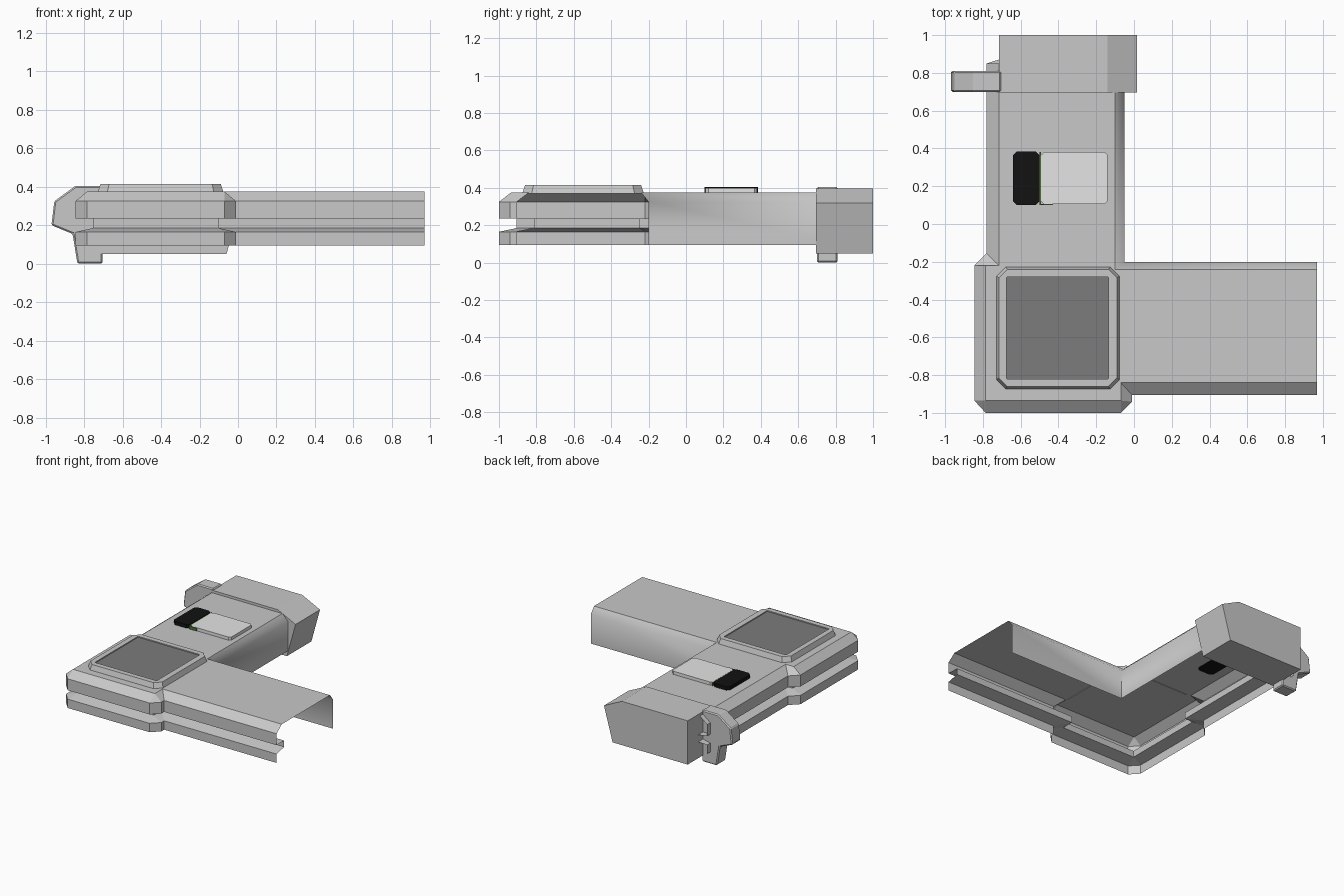
import bpy, bmesh

cube = bpy.data.objects.get("Cube")
if cube:
    bpy.data.objects.remove(cube)


def material(name, r, g, b):
    m = bpy.data.materials.new(name)
    m.use_nodes = True
    m.diffuse_color = (r, g, b, 1)
    m.node_tree.nodes["Principled BSDF"].inputs["Base Color"].default_value = (r, g, b, 1)
    return m


GREY = material("hull grey", 0.58, 0.58, 0.58)
DARK = material("dark panel grey", 0.2, 0.2, 0.2)
LIGHT = material("light plate grey", 0.78, 0.78, 0.78)
BLACK = material("black", 0.006, 0.006, 0.006)
GREEN = material("dark green", 0.07, 0.16, 0.03)


def finish(name, bm, *mats):
    mesh = bpy.data.meshes.new(name)
    bm.to_mesh(mesh)
    bm.free()
    for m in mats:
        mesh.materials.append(m)
    obj = bpy.data.objects.new(name, mesh)
    bpy.context.collection.objects.link(obj)
    return obj


def shell(name, columns, mat):
    """Open wall: each column is a list of points running upwards."""
    bm = bmesh.new()
    for a, b in zip(columns, columns[1:]):
        for i in range(len(a) - 1):
            quad = list(dict.fromkeys((a[i], a[i + 1], b[i + 1], b[i])))
            if len(quad) > 2:
                bm.faces.new([bm.verts.new(p) for p in quad])
    bmesh.ops.remove_doubles(bm, verts=bm.verts, dist=0.0005)
    return finish(name, bm, mat)


def loft(name, rings, *mats):
    """Closed solid through matching rings; the last cap takes the last material."""
    bm = bmesh.new()
    loops = [[bm.verts.new(p) for p in ring] for ring in rings]
    bm.faces.new(loops[0])
    for a, b in zip(loops, loops[1:]):
        for i in range(len(a)):
            j = (i + 1) % len(a)
            bm.faces.new((a[i], a[j], b[j], b[i]))
    bm.faces.new(loops[-1]).material_index = len(mats) - 1
    bmesh.ops.recalc_face_normals(bm, faces=bm.faces)
    return finish(name, bm, *mats)


def octagon(x0, x1, y0, y1, c, z):
    return [(x0 + c, y0, z), (x1 - c, y0, z), (x1, y0 + c, z), (x1, y1 - c, z),
            (x1 - c, y1, z), (x0 + c, y1, z), (x0, y1 - c, z), (x0, y0 + c, z)]


def plate(name, x0, x1, y0, y1, c, z0, z1, mat):
    return loft(name, [octagon(x0, x1, y0, y1, c, z) for z in (z0, z1)], mat)


def prism(name, profile, y0, y1, mat):
    return loft(name, [[(x, y, z) for x, z in profile] for y in (y0, y1)], mat)


FLOOR, SHOULDER, ROOF = 0.095, 0.325, 0.375
FAR = 0.85

# Grooved outer wall: matching outer edge and roof edge points in plan
outer = [(0.97, -0.905), (-0.01, -0.905), (-0.01, -0.94), (-0.07, -1), (-0.785, -1),
         (-0.845, -0.935), (-0.845, -0.22), (-0.78, -0.155), (-0.78, FAR)]
inner = [(0.97, -0.84), (-0.07, -0.84), (-0.07, -0.935), (-0.07, -0.935), (-0.785, -0.935),
         (-0.785, -0.935), (-0.785, -0.22), (-0.715, -0.22), (-0.715, FAR)]


def groove_point(x, y):
    d = 0.03
    dx = d if x < -0.5 else (-d if x < 0 else 0)
    return x + dx, y + (-d if y == -0.22 else d)


columns = []
for o, i in zip(outer, inner):
    g = groove_point(*i)
    columns.append([(*o, FLOOR), (*o, 0.165), (*g, 0.185), (*g, 0.235),
                    (*o, 0.235), (*o, SHOULDER), (*i, ROOF)])
shell("outer_wall", columns, GREY)

# Smooth wall around the inside of the bend
wall = [(-0.05, FAR), (-0.05, -0.2), (0.97, -0.2)]
edge = [(-0.1, FAR), (-0.1, -0.24), (0.97, -0.24)]
inside = shell("inner_wall", [[(*w, FLOOR), (*w, SHOULDER), (*e, ROOF)]
                              for w, e in zip(wall, edge)], GREY)
bpy.context.view_layer.objects.active = inside
inside.select_set(True)
bpy.ops.object.shade_smooth_by_angle(angle=1.2)
inside.select_set(False)

# Flat roof over both arms and the corner
bm = bmesh.new()
outline = list(dict.fromkeys(inner)) + edge
bm.faces.new([bm.verts.new((x, y, ROOF)) for x, y in reversed(outline)])
finish("roof", bm, GREY)

# Raised corner hatch with a sunken dark panel
loft("corner_hatch", [
    octagon(-0.73, -0.075, -0.875, -0.225, 0.05, 0.37),
    octagon(-0.715, -0.09, -0.86, -0.24, 0.045, 0.415),
    octagon(-0.675, -0.135, -0.82, -0.28, 0.004, 0.415),
    octagon(-0.675, -0.135, -0.82, -0.28, 0.004, 0.407)], GREY, DARK)

# Roof equipment
plate("black_roof_unit", -0.64, -0.5, 0.1, 0.385, 0.02, 0.37, 0.403, BLACK)
plate("light_roof_plate", -0.492, -0.14, 0.105, 0.38, 0.015, ROOF, 0.4, LIGHT)
plate("green_divider", -0.5, -0.492, 0.105, 0.38, 0.001, ROOF, 0.399, GREEN)
plate("green_edge", -0.5, -0.43, 0.1, 0.105, 0.001, ROOF, 0.399, GREEN)

# End housing and its side clamp
prism("end_housing", [(-0.715, 0.05), (-0.06, 0.05), (0.015, 0.32),
                      (-0.14, 0.395), (-0.715, 0.395)], 0.695, 1, GREY)
clamp = prism("side_clamp", [(-0.835, 0), (-0.705, 0), (-0.705, 0.405), (-0.845, 0.405),
                             (-0.955, 0.325), (-0.97, 0.2), (-0.86, 0.155)],
              0.7, 0.81, GREY)
bevel = clamp.modifiers.new("edge_bevel", "BEVEL")
bevel.width = 0.008
bevel.segments = 1
